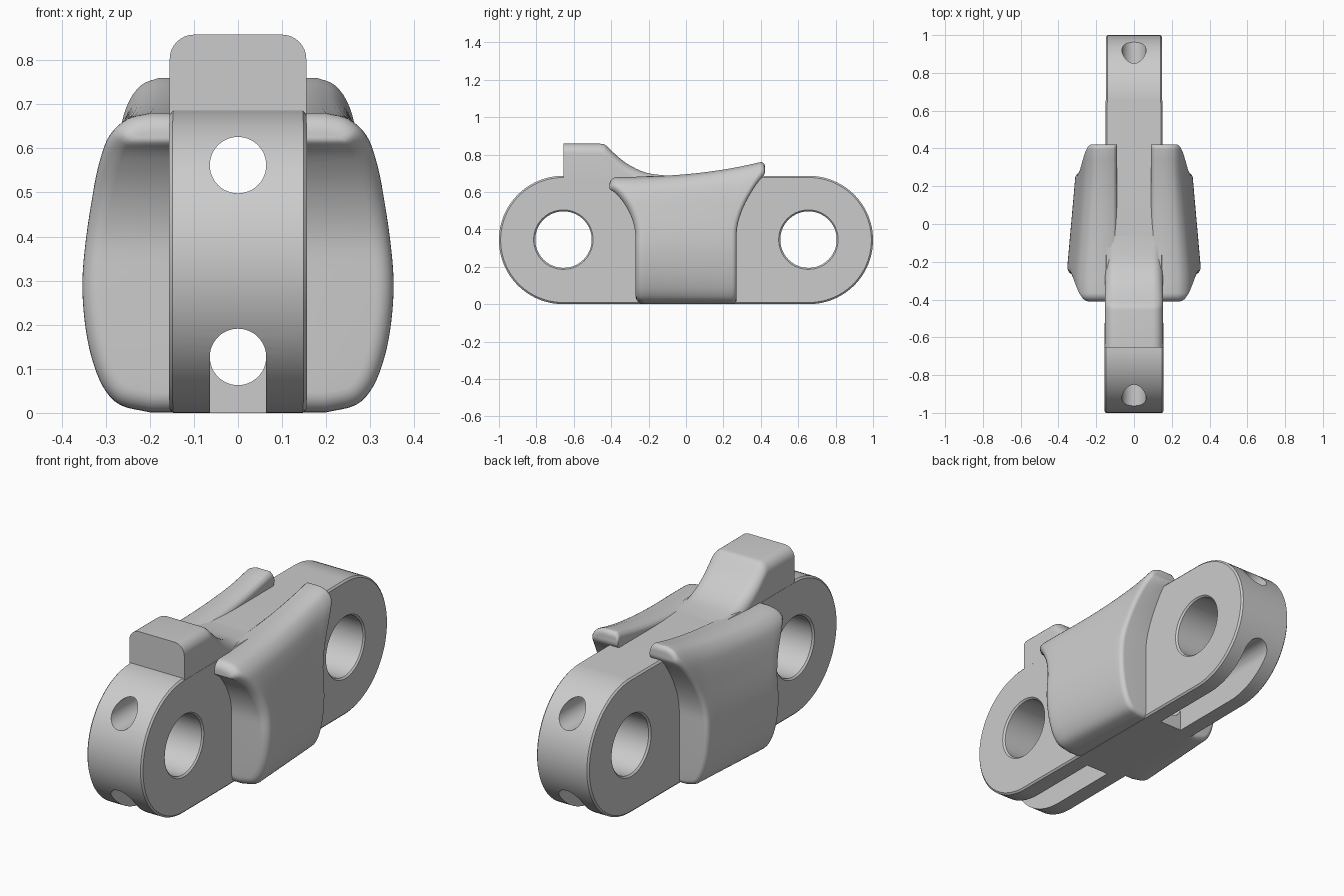
import bpy, bmesh, math
from mathutils import Vector

if "Cube" in bpy.data.objects:
    bpy.data.objects.remove(bpy.data.objects["Cube"])

grey = bpy.data.materials.new("steel grey")
grey.diffuse_color = (0.6, 0.6, 0.6, 1)
grey.use_nodes = True
grey.node_tree.nodes["Principled BSDF"].inputs["Base Color"].default_value = grey.diffuse_color
R, CY = 0.343, 0.657            # end radius and end centre of the link


def half_width(y):
    return 0.1525 - 0.0045 * y


def spline(pts, n):
    """Smooth curve through 2D points."""
    p = [Vector(q) for q in pts]
    p = [2 * p[0] - p[1]] + p + [2 * p[-1] - p[-2]]
    out = []
    for i in range(1, len(p) - 2):
        a, b, c, d = p[i - 1:i + 3]
        for k in range(n):
            t = k / n
            out.append(0.5 * (2 * b + (c - a) * t + (2 * a - 5 * b + 4 * c - d) * t * t
                              + (3 * b - a - 3 * c + d) * t ** 3))
    return out + [p[-2]]


def loft(name, rings, paired_caps=False):
    """Join closed rings of points into a solid."""
    bm = bmesh.new()
    vs = [[bm.verts.new(p) for p in ring] for ring in rings]
    n = len(vs[0])
    for a, b in zip(vs, vs[1:]):
        for i in range(n):
            j = (i + 1) % n
            bm.faces.new((a[i], a[j], b[j], b[i]))
    for ring in (vs[0], vs[-1]):
        if paired_caps:
            for i in range(n // 2 - 1):
                bm.faces.new((ring[i], ring[i + 1], ring[n - 2 - i], ring[n - 1 - i]))
        else:
            bm.faces.new(ring)
    bmesh.ops.recalc_face_normals(bm, faces=bm.faces)
    me = bpy.data.meshes.new(name)
    bm.to_mesh(me)
    bm.free()
    me.materials.append(grey)
    ob = bpy.data.objects.new(name, me)
    bpy.context.collection.objects.link(ob)
    return ob


def activate(ob):
    bpy.ops.object.select_all(action='DESELECT')
    ob.select_set(True)
    bpy.context.view_layer.objects.active = ob


def smooth(ob, angle=32):
    activate(ob)
    bpy.ops.object.shade_smooth_by_angle(angle=math.radians(angle))


def cut(ob, cutter):
    activate(ob)
    m = ob.modifiers.new("cut", 'BOOLEAN')
    m.operation, m.solver, m.object = 'DIFFERENCE', 'EXACT', cutter
    bpy.ops.object.modifier_apply(modifier=m.name)
    bpy.data.objects.remove(cutter)


# Link body: stadium profile with small chamfers
def stadium(x, r, side):
    ring = []
    for s in (1, -1):
        for k in range(49):
            a = -math.pi / 2 + math.pi * k / 48
            y = s * (CY + r * math.cos(a))
            ring.append((side * (half_width(y) - x), y, R + s * r * math.sin(a)))
    return ring


link = loft("link_body", [stadium(0, R - 0.009, -1), stadium(0.008, R, -1),
                          stadium(0.008, R, 1), stadium(0, R - 0.009, 1)])


def circle(r, n, place):
    return [place(r * math.cos(2 * math.pi * k / n), r * math.sin(2 * math.pi * k / n))
            for k in range(n)]


# Pin holes across the link, with chamfered mouths
for s in (-1, 1):
    w = half_width(s * CY)
    stations = [(-w - 0.01, 0.169), (-w + 0.008, 0.151), (w - 0.008, 0.151), (w + 0.01, 0.169)]
    cut(link, loft("pin_cutter", [
        circle(r, 64, lambda u, v: (x, s * 0.655 + u, 0.345 + v)) for x, r in stations]))

# Long bores through the whole length
for z in (0.562, 0.127):
    cut(link, loft("bore_cutter", [
        circle(0.064, 48, lambda u, v: (u, y, z + v)) for y in (-1.2, 1.2)]))

# Open arched slots under both ends
for s in (-1, 1):
    arch = [(0.064 * math.cos(math.pi * k / 24), 0.127 + 0.064 * math.sin(math.pi * k / 24))
            for k in range(25)] + [(-0.064, -0.1), (0.064, -0.1)]
    cut(link, loft("slot_cutter", [[(x, y, z) for x, z in arch] for y in (s * 0.28, s * 1.2)]))
smooth(link)

# Raised stop on top: a rounded block sweeping down into the link
crest = [Vector((-0.655, 0.858))] + spline(
    [(-0.46, 0.858), (-0.44, 0.855), (-0.42, 0.842), (-0.36, 0.785), (-0.3, 0.742),
     (-0.22, 0.705), (-0.13, 0.69), (0.0, 0.683)], 5)
rings = []
for y, top in crest:
    w, r = half_width(y) - 0.0005, min(0.055, top - 0.642)
    arc = [(w - r + r * math.cos(a), top - r + r * math.sin(a))
           for a in [math.pi / 2 * k / 8 for k in range(9)]]
    prof = [(w, 0.64)] + arc
    rings.append([(x, y, z) for x, z in prof] + [(-x, y, z) for x, z in reversed(prof)])
smooth(loft("top_stop", rings))

# Side wings: bulged section swept along y, flared at the top of both ends
outer = spline([(0.2, 0.001), (0.27, 0.018), (0.31, 0.06), (0.337, 0.13), (0.352, 0.21),
                (0.357, 0.3), (0.348, 0.4), (0.33, 0.5), (0.312, 0.58), (0.29, 0.635),
                (0.25, 0.672), (0.2, 0.685)], 4)
RF, RB = 0.045, 0.025           # front and back edge rounding
stations = []
for k in range(7):
    a = math.pi / 2 * k / 6
    stations.append((0, RF * (1 - math.cos(a)), RF * (1 - math.sin(a))))
stations += [(k / 14, None, 0) for k in range(1, 14)]
for k in range(6, -1, -1):
    a = math.pi / 2 * k / 6
    stations.append((1, -RB * (1 - math.cos(a)), RB * (1 - math.sin(a))))


def wing_ring(side, t, off, inset):
    out, inn = [], []
    for i, p in enumerate(outer):
        tan = (outer[min(i + 1, len(outer) - 1)] - outer[max(i - 1, 0)]).normalized()
        x0, z0 = p.x - inset * tan.y, p.y + inset * tan.x
        u = min(max((p.y - 0.36) / 0.29, 0), 1) ** 2
        yf, yb = -0.27 - 0.14 * u, 0.27 + 0.152 * u
        if off is None:
            y = (yf + RF) * (1 - t) + (yb - RB) * t
        else:
            y = (yf if t == 0 else yb) + off
        # back end is slimmer and its top edge rises
        taper = 1 - 0.18 * min(max((y + 0.27) / 0.54, 0), 1)
        rise = 0.085 * max((y + 0.41) / 0.83, 0) ** 2.5 - 0.005
        z = z0 + (z0 / 0.685) ** 3 * rise
        xi = 0.09 + max(0, (p.y - 0.665) / 0.02) ** 2 * 0.018
        out.append((side * (0.09 + (x0 - 0.09) * taper), y, z))
        inn.append((side * xi, y, z))
    return out + inn[::-1]


for name, side in (("right_wing", 1), ("left_wing", -1)):
    smooth(loft(name, [wing_ring(side, *st) for st in stations], True), 40)
